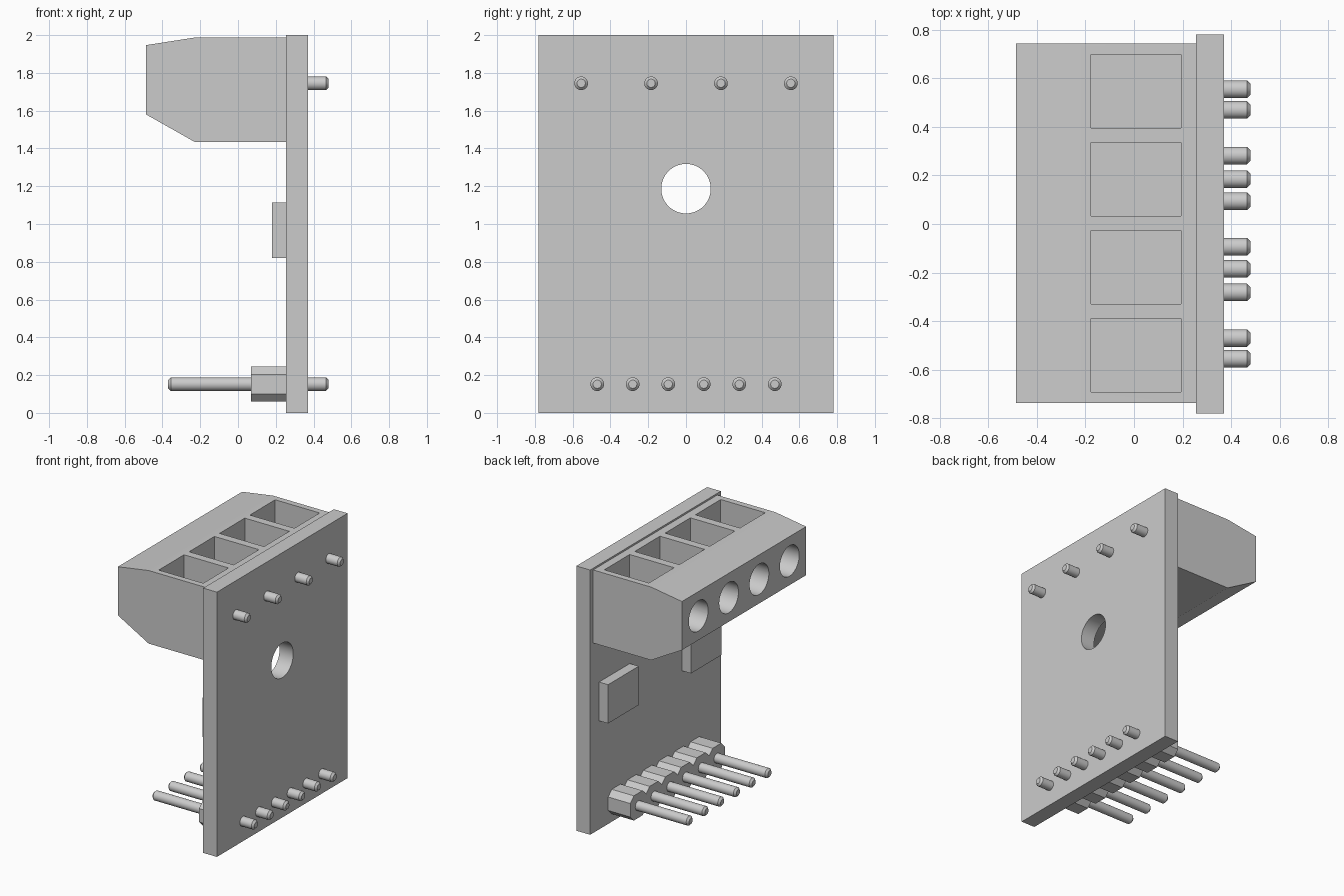
import bpy, bmesh, math
from mathutils import Matrix, Vector

cube = bpy.data.objects.get("Cube")
if cube:
    bpy.data.objects.remove(cube, do_unlink=True)

grey = bpy.data.materials.new("plain_grey")
grey.use_nodes = True
colour = (0.6, 0.6, 0.6, 1)
grey.diffuse_color = colour
grey.node_tree.nodes["Principled BSDF"].inputs["Base Color"].default_value = colour
parts = []


def finish(bm, name):
    bmesh.ops.recalc_face_normals(bm, faces=bm.faces)
    mesh = bpy.data.meshes.new(name)
    bm.to_mesh(mesh)
    bm.free()
    mesh.materials.append(grey)
    obj = bpy.data.objects.new(name, mesh)
    bpy.context.scene.collection.objects.link(obj)
    parts.append(obj)
    return obj


def box(name, xs, ys, zs):
    bm = bmesh.new()
    bmesh.ops.create_cube(bm, size=1)
    for v in bm.verts:
        v.co = [(r[0] + r[1]) / 2 + c * (r[1] - r[0]) for c, r in zip(v.co, (xs, ys, zs))]
    return finish(bm, name)


def prism(name, points, offset):
    """Extrude a closed 3D outline along an offset."""
    bm = bmesh.new()
    face = bm.faces.new([bm.verts.new(p) for p in points])
    new = bmesh.ops.extrude_face_region(bm, geom=[face])["geom"]
    bmesh.ops.translate(bm, vec=Vector(offset),
                        verts=[v for v in new if isinstance(v, bmesh.types.BMVert)])
    return finish(bm, name)


def rod(name, x0, x1, y, z, radius, ends=(), segments=32):
    """Cylinder along x; the listed ends get a chamfer."""
    bm = bmesh.new()
    bmesh.ops.create_cone(bm, cap_ends=True, segments=segments, radius1=radius,
                          radius2=radius, depth=x1 - x0,
                          matrix=Matrix.Translation(((x0 + x1) / 2, y, z))
                          @ Matrix.Rotation(math.pi / 2, 4, "Y"))
    for x in ends:
        rim = [e for e in bm.edges if all(abs(v.co.x - x) < 1e-4 for v in e.verts)]
        bmesh.ops.bevel(bm, geom=rim, offset=0.014, segments=1, affect="EDGES")
    return finish(bm, name)


def cut(target, cutter):
    mod = target.modifiers.new("cut", "BOOLEAN")
    mod.operation = "DIFFERENCE"
    mod.solver = "EXACT"
    mod.object = cutter
    bpy.context.view_layer.objects.active = target
    bpy.ops.object.modifier_apply(modifier=mod.name)
    parts.remove(cutter)
    bpy.data.objects.remove(cutter, do_unlink=True)


# Circuit board with its mounting hole
FACE, BACK, TIP = 0.255, 0.37, 0.48
board = box("board", (FACE, BACK), (-0.78, 0.78), (0, 2))
cut(board, rod("hole_cutter", 0.1, 0.5, 0, 1.187, 0.131, segments=64))

# Terminal block with screw wells on top and wire holes in the front
outline = [(FACE, 1.435), (-0.23, 1.435), (-0.487, 1.58),
           (-0.487, 1.947), (-0.23, 1.987), (FACE, 1.987)]
block = prism("terminal_block", [(x, -0.738, z) for x, z in outline], (0, 1.482, 0))
ways = [0.003 + 0.3625 * (i - 1.5) for i in range(4)]
for y in ways:
    cut(block, box("well_cutter", (-0.178, 0.194), (y - 0.151, y + 0.151), (1.6, 2.1)))
for y in ways:
    cut(block, rod("bore_cutter", -0.6, -0.1, y, 1.763, 0.115, segments=48))

# Solder pins of the terminal block
for i in range(4):
    rod(f"terminal_pin_{i + 1}", FACE, TIP, 0.37 * (i - 1.5), 1.745, 0.036, [TIP])

# Pin header: chamfered housing segments, each with a long pin
PITCH, CH = 0.188, 0.042
half_y, half_z = PITCH / 2, 0.093
for i in range(6):
    y = PITCH * (i - 2.5)
    octagon = []
    for sy, sz in ((1, 1), (-1, 1), (-1, -1), (1, -1)):
        pair = [(half_y, half_z - CH), (half_y - CH, half_z)]
        if sy * sz < 0:
            pair.reverse()
        octagon += [(0.07, y + sy * a, 0.152 + sz * b) for a, b in pair]
    prism(f"header_housing_{i + 1}", octagon, (FACE - 0.07, 0, 0))
    rod(f"header_pin_{i + 1}", -0.37, TIP, y, 0.152, 0.036, [-0.37, TIP])

# Two surface chips
for side, y in (("left", -0.5), ("right", 0.49)):
    box(f"chip_{side}", (0.18, FACE), (y - 0.183, y + 0.183), (0.82, 1.113))

# Smooth round walls, keep hard edges
bpy.ops.object.select_all(action="DESELECT")
for obj in parts:
    obj.select_set(True)
bpy.context.view_layer.objects.active = board
bpy.ops.object.shade_smooth_by_angle(angle=math.radians(25))
